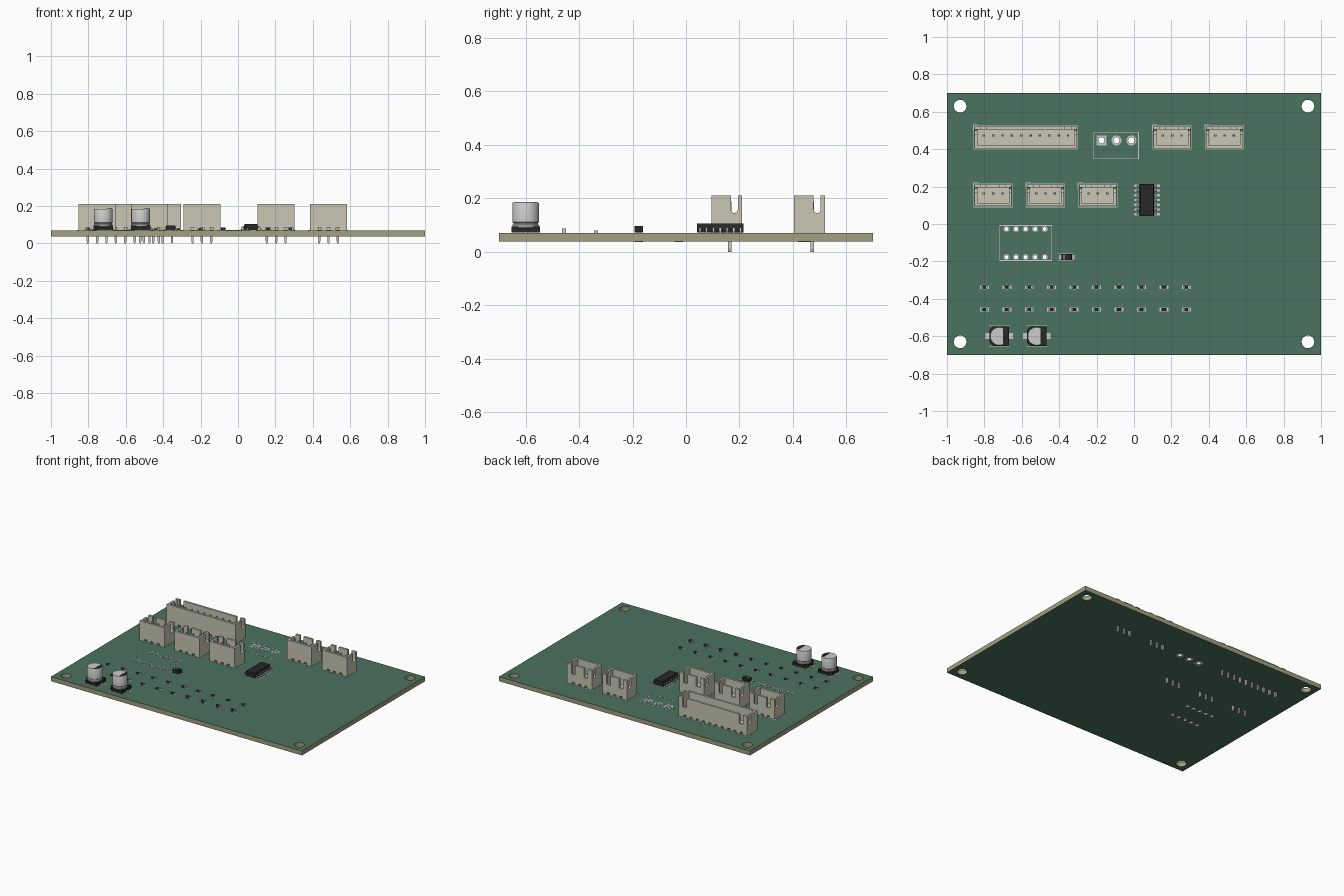
import bpy, bmesh
from math import sin, cos, pi, radians

if "Cube" in bpy.data.objects:
    bpy.data.objects.remove(bpy.data.objects["Cube"])

S, T, B = 0.02, 0.07, 0.038          # units per mm, board top, board bottom


def mat(name, rgb):
    m = bpy.data.materials.new(name)
    m.diffuse_color = (*rgb, 1)
    m.use_nodes = True
    m.node_tree.nodes["Principled BSDF"].inputs["Base Color"].default_value = m.diffuse_color
    return m


GREEN = mat("solder_mask", (0.07, 0.17, 0.115))
EDGE = mat("laminate", (0.36, 0.35, 0.21))
CREAM = mat("cream_plastic", (0.58, 0.57, 0.46))
BLACK = mat("black_plastic", (0.02, 0.02, 0.02))
METAL = mat("metal", (0.55, 0.55, 0.53))
SILK = mat("silk_white", (0.6, 0.62, 0.6))


def finish(bm, name, m, loc=(0, 0, 0), smooth=False):
    bmesh.ops.recalc_face_normals(bm, faces=bm.faces)
    me = bpy.data.meshes.new(name)
    bm.to_mesh(me)
    bm.free()
    me.materials.append(m)
    ob = bpy.data.objects.new(name, me)
    ob.location = loc
    bpy.context.collection.objects.link(ob)
    if smooth:
        bpy.ops.object.select_all(action='DESELECT')
        ob.select_set(True)
        bpy.context.view_layer.objects.active = ob
        bpy.ops.object.shade_smooth_by_angle(angle=radians(35))
    return ob


def prism(bm, pts, axis, a, b):
    """Extrude a 2D profile along an axis from a to b."""
    place = {'x': lambda p, t: (t, p[0], p[1]),
             'y': lambda p, t: (p[0], t, p[1]),
             'z': lambda p, t: (p[0], p[1], t)}[axis]
    lo = [bm.verts.new(place(p, a)) for p in pts]
    hi = [bm.verts.new(place(p, b)) for p in pts]
    n = len(pts)
    bm.faces.new(lo[::-1])
    bm.faces.new(hi)
    for i in range(n):
        j = (i + 1) % n
        bm.faces.new((lo[i], lo[j], hi[j], hi[i]))


def rect(x0, x1, y0, y1):
    return [(x0, y0), (x1, y0), (x1, y1), (x0, y1)]


def circle(x, y, r, n=24):
    return [(x + r * cos(2 * pi * i / n), y + r * sin(2 * pi * i / n)) for i in range(n)]


def box(bm, x0, x1, y0, y1, z0, z1):
    prism(bm, rect(x0, x1, y0, y1), 'z', z0, z1)


def pad(bm, x, y, w, d, h=0.0008):
    box(bm, x - w / 2, x + w / 2, y - d / 2, y + d / 2, T, T + h)


def frame(bm, x0, x1, y0, y1, w=0.003):
    for y in (y0, y1):
        box(bm, x0 - w / 2, x1 + w / 2, y - w / 2, y + w / 2, T, T + 0.0008)
    for x in (x0, x1):
        box(bm, x - w / 2, x + w / 2, y0 + w / 2, y1 - w / 2, T, T + 0.0008)


def plate(name, loops, z0, z1, m):
    """Filled flat plate; inner loops become holes."""
    cu = bpy.data.curves.new(name, 'CURVE')
    cu.dimensions, cu.fill_mode, cu.extrude = '2D', 'BOTH', (z1 - z0) / 2
    for pts in loops:
        sp = cu.splines.new('POLY')
        sp.points.add(len(pts) - 1)
        for q, p in zip(sp.points, pts):
            q.co = (p[0], p[1], 0, 1)
        sp.use_cyclic_u = True
    tmp = bpy.data.objects.new(name + "_tmp", cu)
    bpy.context.collection.objects.link(tmp)
    dg = bpy.context.evaluated_depsgraph_get()
    me = bpy.data.meshes.new_from_object(tmp.evaluated_get(dg))
    bpy.data.objects.remove(tmp)
    bm = bmesh.new()
    bm.from_mesh(me)
    bmesh.ops.remove_doubles(bm, verts=bm.verts, dist=1e-5)
    for f in bm.faces:
        f.material_index = 0
        f.smooth = False
    return finish(bm, name, m, (0, 0, (z0 + z1) / 2))


silk, pads = bmesh.new(), bmesh.new()

# Circuit board with mounting holes and plated holes
big = [(-0.174 + 0.08 * i, 0.447) for i in range(3)]
small = [(-0.682 + 0.0512 * i, y) for y in (-0.177, -0.027) for i in range(5)]
loops = [rect(-1, 1, -0.7, 0.7)]
loops += [circle(x, y, 0.034, 32) for x in (-0.93, 0.93) for y in (-0.63, 0.63)]
loops += [circle(x, y, 0.019) for x, y in big] + [circle(x, y, 0.012, 16) for x, y in small]
board = plate("circuit_board", loops, B, T, EDGE)
board.data.materials.append(GREEN)
for f in board.data.polygons:
    f.material_index = int(abs(f.normal.z) > 0.9)

# Plated rings lining the empty holes
rings = []
for i, (x, y) in enumerate(big):
    r = 0.027
    rings += [rect(x - r, x + r, y - r, y + r) if i == 0 else circle(x, y, r), circle(x, y, 0.017)]
for x, y in small:
    rings += [circle(x, y, 0.0165, 16), circle(x, y, 0.0105, 16)]
plate("hole_rings", rings, B - 0.001, T + 0.001, METAL)
frame(silk, -0.717, -0.44, -0.195, -0.008)
frame(silk, -0.215, 0.024, 0.35, 0.49)


# Pin header connectors (open-top shrouds)
def connector(name, x, y, n):
    x0, x1 = -2.45 * S, (2.5 * (n - 1) + 2.45) * S
    y0, y1, h, w = -3.4 * S, 2.35 * S, 7 * S, 0.75 * S
    last = 2.5 * (n - 1) * S
    foot = [(x0, 0)]                                  # notched lower edge
    for i in range(n):
        c = 2.5 * i * S
        foot += [(c - 0.01, 0), (c - 0.01, 0.015), (c + 0.01, 0.015), (c + 0.01, 0)]
    foot.append((x1, 0))
    k, d = 0.75 * S, 3.6 * S                          # key slot half width, bottom
    keyed = foot + [(x1, h)]
    for c in (last, 0):
        keyed += [(c + k, h), (c + k, d), (c - k, d), (c - k, h)]
    keyed.append((x0, h))
    bm = bmesh.new()
    prism(bm, foot + [(x1, h), (x0, h)], 'y', y0, y0 + w)
    prism(bm, keyed, 'y', y1 - w, y1)
    # side walls with a round-bottomed slot
    sc, sr, sz = 0.9 * S, 0.65 * S, 4.4 * S
    side = [(y0 + w, 0), (y1 - w, 0), (y1 - w, h), (sc + sr, h)]
    side += [(sc + sr * cos(pi * i / 8), sz - sr * sin(pi * i / 8)) for i in range(9)]
    side += [(sc - sr, h), (y0 + w, h)]
    prism(bm, side, 'x', x0, x0 + w)
    prism(bm, side, 'x', x1 - w, x1)
    box(bm, x0 + w, x1 - w, y0 + w, y1 - w, 0.015, 2.2 * S)
    finish(bm, name + "_shroud", CREAM, (x, y, T))
    bm = bmesh.new()
    for i in range(n):
        c, r = 2.5 * i * S, 0.32 * S
        prof = [(c - r / 2, -T), (c + r / 2, -T), (c + r, -T + 0.012), (c + r, 0.11),
                (c + r / 2, 0.118), (c - r / 2, 0.118), (c - r, 0.11), (c - r, -T + 0.012)]
        prism(bm, prof, 'y', -r, r)
    finish(bm, name + "_pins", METAL, (x, y, T))
    g = 0.004
    frame(silk, x + x0 - g, x + x1 + g, y + y0 - g, y + y1 + g)
    box(silk, x + x0 - 0.01, x + x0 + 0.02, y + y1 + 0.008, y + y1 + 0.011, T, T + 0.0008)
    box(silk, x + x0 - 0.01, x + x0 - 0.007, y + y1 - 0.02, y + y1 + 0.008, T, T + 0.0008)


for i, (x, y, n) in enumerate([(-0.803, 0.473, 10), (0.154, 0.473, 3), (0.434, 0.473, 3),
                               (-0.803, 0.163, 3), (-0.523, 0.163, 3), (-0.243, 0.163, 3)]):
    connector(f"connector_{i + 1}", x, y, n)

# Fourteen-lead chip
cx, cy = 0.069, 0.128
bm = bmesh.new()
prism(bm, [(-0.036, 0.003), (0.036, 0.003), (0.039, 0.018), (0.034, 0.035), (-0.034, 0.035), (-0.039, 0.018)],
      'y', -0.0865, 0.0865)
finish(bm, "chip_body", BLACK, (cx, cy, T))
bm = bmesh.new()
lead = [(0.037, 0.016), (0.046, 0.016), (0.049, 0.001), (0.06, 0.001), (0.06, 0.005),
        (0.052, 0.005), (0.049, 0.02), (0.037, 0.02)]
for i in range(7):
    y = (i - 3) * 0.0254
    for s in (-1, 1):
        prism(bm, [(s * a, b) for a, b in lead], 'y', y - 0.004, y + 0.004)
        pad(pads, cx + s * 0.0495, cy + y, 0.039, 0.012)
finish(bm, "chip_leads", METAL, (cx, cy, T))

# Diode
bm = bmesh.new()
prism(bm, [(-0.026, 0.002), (0.026, 0.002), (0.028, 0.012), (0.025, 0.026), (-0.025, 0.026), (-0.028, 0.012)],
      'y', -0.016, 0.016)
finish(bm, "diode_body", BLACK, (-0.36, -0.177, T))
bm = bmesh.new()
box(bm, -0.017, -0.011, -0.0155, 0.0155, 0.0255, 0.0265)
for s in (-1, 1):
    prism(bm, [(s * a, b) for a, b in [(0.024, 0.001), (0.037, 0.001), (0.037, 0.004), (0.024, 0.004)]],
          'y', -0.006, 0.006)
    pad(pads, -0.36 + s * 0.033, -0.177, 0.018, 0.024)
    box(silk, -0.405, -0.327, -0.177 + s * 0.02 - 0.0015, -0.177 + s * 0.02 + 0.0015, T, T + 0.0008)
finish(bm, "diode_leads", METAL, (-0.36, -0.177, T))

# Two rows of small chip resistors and capacitors
bodies, ends = bmesh.new(), bmesh.new()
for row, y in enumerate((-0.337, -0.457)):
    for i in range(10):
        x = -0.8 + 0.12 * i
        h = 0.016 if row and i > 5 else 0.009
        box(bodies, x - 0.01, x + 0.01, y - 0.0078, y + 0.0078, T + 0.001, T + h)
        for s in (-1, 1):
            a, b = sorted((x + s * 0.01, x + s * 0.016))
            box(ends, a, b, y - 0.008, y + 0.008, T + 0.0005, T + h + 0.0004)
            pad(pads, x + s * 0.016, y, 0.016, 0.019)
            pad(silk, x, y + s * 0.0125, 0.012, 0.0025)
finish(bodies, "small_part_bodies", BLACK)
finish(ends, "small_part_ends", METAL)

# Two electrolytic can capacitors
can = [(0.046, 0.018), (0.05, 0.022), (0.05, 0.03), (0.046, 0.034), (0.046, 0.037), (0.05, 0.041),
       (0.05, 0.111), (0.048, 0.115), (0.044, 0.115)]
for k, x in enumerate((-0.72, -0.52)):
    loc, n = (x, -0.6, T), 32
    bm = bmesh.new()
    ring = [[bm.verts.new((px, py, z)) for px, py in circle(0, 0, r, n)] for r, z in can]
    for a, b in zip(ring, ring[1:]):
        for i in range(n):
            bm.faces.new((a[i], a[(i + 1) % n], b[(i + 1) % n], b[i]))
    bm.faces.new(ring[-1])
    bm.faces.new(ring[0][::-1])
    finish(bm, f"capacitor_{k + 1}_can", METAL, loc, True)
    bm = bmesh.new()
    q, c = 0.053, 0.02
    prism(bm, [(-q + c, -q), (q, -q), (q, q), (-q + c, q), (-q, q - c), (-q, -q + c)], 'z', 0.002, 0.018)
    for sx in (-1, 1):
        for sy in (-1, 1):                            # raised corner posts
            t = [(q, 0.03), (q, q), (0.03, q), (0.037, 0.037)] if sx > 0 else \
                [(q, 0.02), (q, q - c), (q - c, q), (0.02, q), (0.037, 0.037)]
            prism(bm, [(sx * a, sy * b) for a, b in t], 'z', 0.018, 0.025)
    finish(bm, f"capacitor_{k + 1}_base", BLACK, loc)
    bm = bmesh.new()                                  # dark polarity segment
    prism(bm, [(0.0465 * cos(a), 0.0465 * sin(a)) for a in [radians(-65 + 10 * i) for i in range(14)]],
          'z', 0.1145, 0.116)
    finish(bm, f"capacitor_{k + 1}_mark", BLACK, loc)
    bm = bmesh.new()
    for s in (-1, 1):
        a, b = sorted((s * 0.03, s * 0.066))
        box(bm, a, b, -0.007, 0.007, 0.001, 0.006)
        pad(pads, x + s * 0.044, -0.6, 0.06, 0.032)
        box(silk, x - 0.055, x + 0.056, -0.6 + s * 0.056 - 0.0015, -0.6 + s * 0.056 + 0.0015, T, T + 0.0008)
    finish(bm, f"capacitor_{k + 1}_leads", METAL, loc)

finish(silk, "printed_outlines", SILK)
finish(pads, "solder_pads", METAL)
